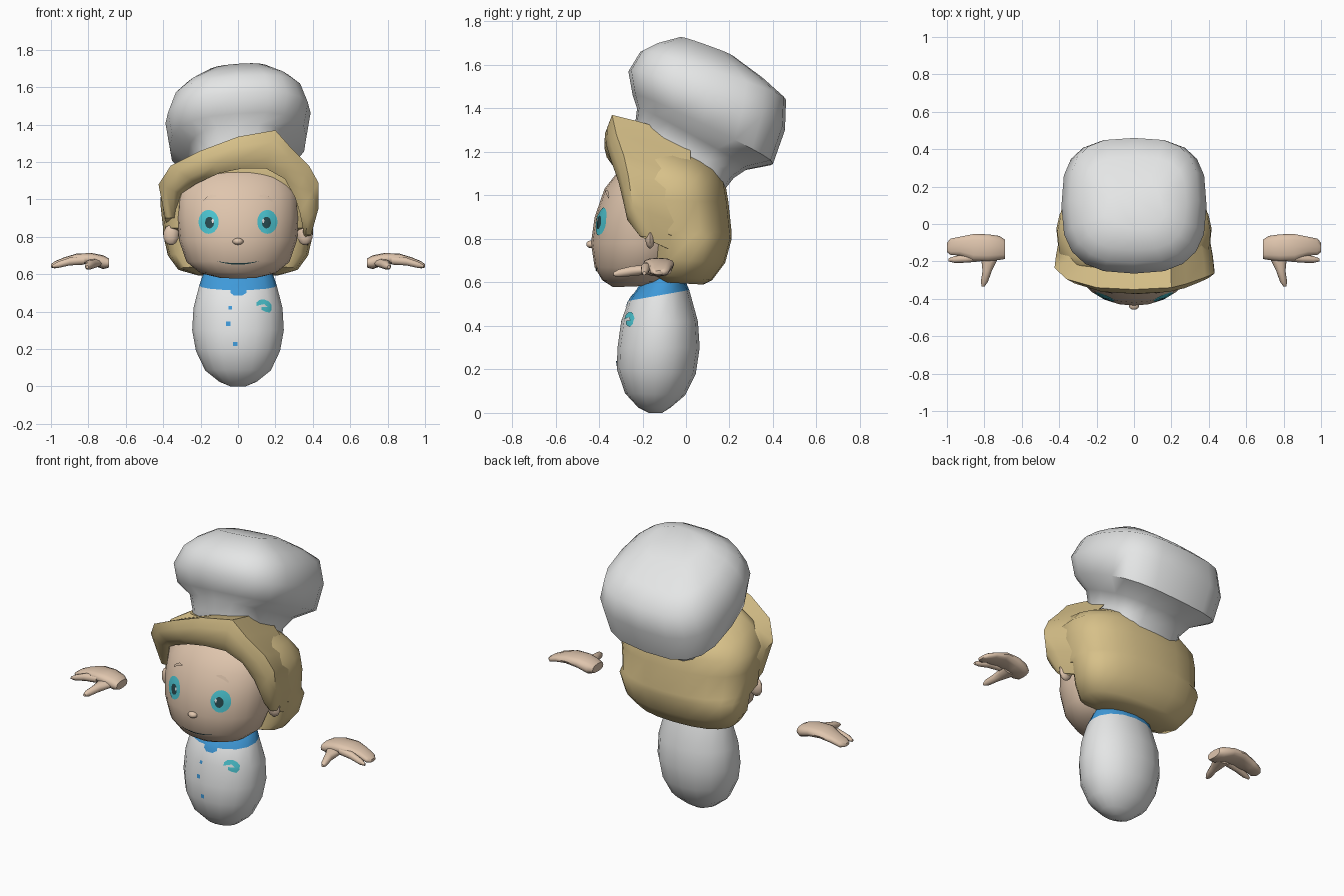
import bpy, math
import bmesh
from mathutils import Vector
from mathutils.bvhtree import BVHTree

if "Cube" in bpy.data.objects:
    bpy.data.objects.remove(bpy.data.objects["Cube"])


def material(name, r, g, b):
    m = bpy.data.materials.new(name)
    m.diffuse_color = (r, g, b, 1)
    m.use_nodes = True
    m.node_tree.nodes["Principled BSDF"].inputs["Base Color"].default_value = m.diffuse_color
    return m


WHITE = material("cloth white", 0.78, 0.79, 0.79)
HAIR = material("hair blond", 0.68, 0.53, 0.25)
SKIN = material("skin", 0.74, 0.56, 0.42)
BLUE = material("collar blue", 0.05, 0.32, 0.69)
TEAL = material("eye teal", 0.07, 0.55, 0.63)
DARK = material("dark teal", 0.02, 0.07, 0.08)


def make(name, verts, faces, mats, angle=50, mirror=False):
    me = bpy.data.meshes.new(name)
    me.from_pydata([tuple(v) for v in verts], [], faces)
    bm = bmesh.new()
    bm.from_mesh(me)
    bmesh.ops.recalc_face_normals(bm, faces=bm.faces)
    bm.to_mesh(me)
    bm.free()
    ob = bpy.data.objects.new(name, me)
    bpy.context.collection.objects.link(ob)
    for m in mats:
        me.materials.append(m)
    bpy.ops.object.select_all(action='DESELECT')
    ob.select_set(True)
    bpy.context.view_layer.objects.active = ob
    bpy.ops.object.shade_smooth_by_angle(angle=math.radians(angle))
    if mirror:
        ob.modifiers.new("mirror", 'MIRROR')
    return ob


def ring(c, u, v, n=16, p=2, q=None):
    """Superellipse section; p shapes the -v half, q the +v half."""
    pts = []
    for i in range(n):
        a = 2 * math.pi * i / n
        ca, sa = math.cos(a), math.sin(a)
        e = 2 / (p if sa < 0 else (q or p))
        pts.append(Vector(c) + Vector(u) * math.copysign(abs(ca) ** e, ca)
                   + Vector(v) * math.copysign(abs(sa) ** e, sa))
    return pts


def loft(name, rings, mats, **kw):
    n = len(rings[0])
    verts = [p for r in rings for p in r]
    faces = [(k * n + i, k * n + (i + 1) % n, (k + 1) * n + (i + 1) % n, (k + 1) * n + i)
             for k in range(len(rings) - 1) for i in range(n)]
    faces += [tuple(range(n)), tuple(range(len(verts) - n, len(verts)))]
    return make(name, verts, faces, mats, **kw)


def stack(name, rows, mats, p=2, q=None, shear=0, n=16, **kw):
    """Rows: front y, front z, back y, back z, half width."""
    rings = [ring((0, (a + c) / 2, (b + d) / 2), (w, 0, shear * w),
                  (0, (c - a) / 2, (d - b) / 2), n, p, q) for a, b, c, d, w in rows]
    return loft(name, rings, mats, **kw)


def decal(name, target, cols, mat, off=0.005, mirror=False):
    """Thin plate laid on the front of the target; columns are x, low z, high z."""
    me = target.data
    tree = BVHTree.FromPolygons([v.co for v in me.vertices],
                                [tuple(f.vertices) for f in me.polygons])
    verts, faces = [], []
    for x, lo, hi in cols:
        for t in (0, 0.33, 0.67, 1):
            z = lo + (hi - lo) * t
            hit = tree.ray_cast(Vector((x, -2, z)), Vector((0, 1, 0)))[0]
            verts.append((x, (hit.y if hit else -0.3) - off, z))
    for i in range(len(cols) - 1):
        for j in range(3):
            k = i * 4 + j
            faces.append((k, k + 4, k + 5, k + 1))
    ob = make(name, verts, faces, [mat], mirror=mirror)
    if ob.data.polygons[0].normal.y > 0:
        ob.data.flip_normals()
    return ob


def oval(x, z, rx, rz, n=10):
    cols = []
    for i in range(n + 1):
        a = math.pi * (0.03 + 0.94 * i / n)
        h = rz * math.sin(a)
        cols.append((x - rx * math.cos(a), z - h, z + h))
    return cols


def blob(name, c, r, mat, mirror=False):
    rings = [ring((c[0], c[1], c[2] + r[2] * math.sin(a)), (r[0] * math.cos(a), 0, 0),
                  (0, r[1] * math.cos(a), 0), 10)
             for a in [math.radians(d) for d in (-80, -50, -20, 20, 50, 80)]]
    return loft(name, rings, [mat], mirror=mirror)


# Body, with the collar as its top bands
body = stack("body", [
    (-.17, 0, -.11, 0, .04), (-.22, .025, -.07, .025, .10), (-.28, .09, -.005, .08, .175),
    (-.318, .20, .045, .18, .225), (-.315, .30, .063, .30, .245), (-.298, .42, .055, .42, .238),
    (-.265, .515, .015, .565, .207), (-.225, .57, .0, .60, .192), (-.19, .63, -.01, .63, .17)],
    [WHITE, BLUE], p=2.1)
for f in body.data.polygons:
    if f.center.z > 0.54 - 0.0 + 0.18 * (f.center.y + 0.22) * 0.9:
        f.material_index = 1

# Collar knot, buttons and chest badge
decal("collar_knot", body, [(-.04, .50, .54), (-.02, .485, .55), (.02, .485, .55), (.045, .50, .54)], BLUE)
for i, (x, z) in enumerate([(-.042, .42), (-.052, .335), (-.015, .227)]):
    s = .009 + .002 * min(i, 1)
    decal("button", body, [(x - s, z - s, z + s), (x + s, z - s, z + s)], BLUE)
decal("badge_top", body, [(.10, .43, .45), (.115, .435, .463), (.14, .44, .465),
                          (.165, .42, .455), (.18, .41, .435)], TEAL)
decal("badge_bottom", body, [(.125, .41, .425), (.145, .40, .425), (.17, .395, .425), (.18, .41, .43)], TEAL)

# Head with nose and ears
head = stack("head", [
    (-.335, .578, -.15, .585, .10), (-.385, .61, -.08, .60, .20), (-.42, .67, 0, .66, .275),
    (-.437, .78, .05, .78, .315), (-.42, .90, .05, .90, .325), (-.375, 1.03, .05, 1.03, .32),
    (-.305, 1.12, .05, 1.12, .28), (-.2, 1.2, .0, 1.2, .18)], [SKIN], n=24)
blob("nose", (0, -.435, .775), (.03, .026, .018), SKIN)
blob("ear", (.358, -.165, .81), (.042, .024, .055), SKIN, True)

# Painted face
decal("iris", head, oval(.157, .88, .054, .064), TEAL, .004, True)
decal("pupil", head, oval(.152, .876, .024, .031), DARK, .007, True)
decal("eye_glint", head, oval(.135, .885, .006, .012, 4), WHITE, .009, True)
decal("eyebrow", head, [(.115, 1.015, 1.022), (.14, 1.008, 1.026), (.165, .998, 1.016),
                        (.185, .985, .995)], SKIN, .008, True)
smile = [(-.11 + .022 * i) for i in range(11)]
decal("mouth", head, [(x, .651 + 1.5 * x * x, .659 + .9 * x * x) for x in smile], DARK, .004)

# Hair shell around the sides and back
stack("hair_shell", [
    (-.10, .60, .08, .59, .22), (-.16, .64, .12, .61, .32), (-.15, .71, .18, .69, .375),
    (-.15, .82, .21, .80, .40), (-.245, .85, .21, .83, .40), (-.245, .98, .195, .97, .415),
    (-.26, 1.08, .18, 1.06, .41), (-.28, 1.19, .16, 1.11, .34), (-.24, 1.27, .12, 1.16, .22)],
    [HAIR], p=3.6, q=2.3, n=20, angle=45)

# Swept fringe: outer x z, inner x z, front y
locks = [(-.39, .90, -.33, .90, -.20), (-.425, 1.08, -.305, 1.03, -.25), (-.36, 1.18, -.22, 1.085, -.31),
         (-.2, 1.26, -.1, 1.14, -.355), (0, 1.335, .02, 1.165, -.365), (.2, 1.37, .15, 1.165, -.355),
         (.28, 1.28, .25, 1.11, -.335), (.38, 1.18, .305, 1.01, -.30), (.43, 1.09, .33, .93, -.28),
         (.43, .95, .345, .86, -.26), (.39, .81, .35, .81, -.20)]
sections = []
for ox, oz, ix, iz, y in locks:
    sections.append([Vector(p) for p in (
        (ix, -.14, iz), (ix, y + .02, iz), (ix * .7 + ox * .3, y - .01, iz * .7 + oz * .3),
        (ix * .3 + ox * .7, y - .008, iz * .3 + oz * .7), (ox, y + .015, oz),
        (ox * .98, (y - .08) / 2, oz - .03), (ox * .9, .02, oz - .10))])
loft("hair_fringe", sections, [HAIR])

# Tilted puffy hat
stack("hat", [
    (-.22, 1.20, .18, 1.03, .235), (-.235, 1.32, .22, 1.08, .23), (-.225, 1.40, .28, 1.12, .265),
    (-.245, 1.46, .40, 1.145, .365), (-.265, 1.57, .455, 1.30, .388), (-.21, 1.66, .46, 1.44, .345),
    (-.14, 1.695, .36, 1.53, .28), (-.03, 1.725, .22, 1.635, .17)],
    [WHITE], p=2.7, q=3, shear=.07, n=20)

# Hands: palm, index finger and thumb
palm = [(.69, -.135, .66, .052, .024), (.72, -.128, .664, .064, .037), (.78, -.127, .681, .072, .032),
        (.86, -.125, .685, .071, .026), (.93, -.118, .668, .05, .022), (.98, -.122, .65, .044, .019),
        (1.0, -.125, .645, .025, .009)]
loft("palm", [ring((x, y, z), (0, a, 0), (0, 0, b), 12, 2.5) for x, y, z, a, b in palm], [SKIN], mirror=True)
finger = [(.82, -.175, .675, .025), (.90, -.185, .668, .022), (.96, -.19, .651, .018), (.992, -.192, .642, .008)]
loft("index_finger", [ring((x, y, z), (0, r, 0), (0, 0, r), 10) for x, y, z, r in finger], [SKIN], mirror=True)
thumb = [(.765, -.15, .662, .055), (.775, -.20, .657, .04), (.785, -.25, .652, .025),
         (.80, -.31, .642, .019), (.806, -.333, .638, .008)]
loft("thumb", [ring((x, y, z), (r, 0, 0), (0, 0, min(r, .024)), 10) for x, y, z, r in thumb], [SKIN], mirror=True)
